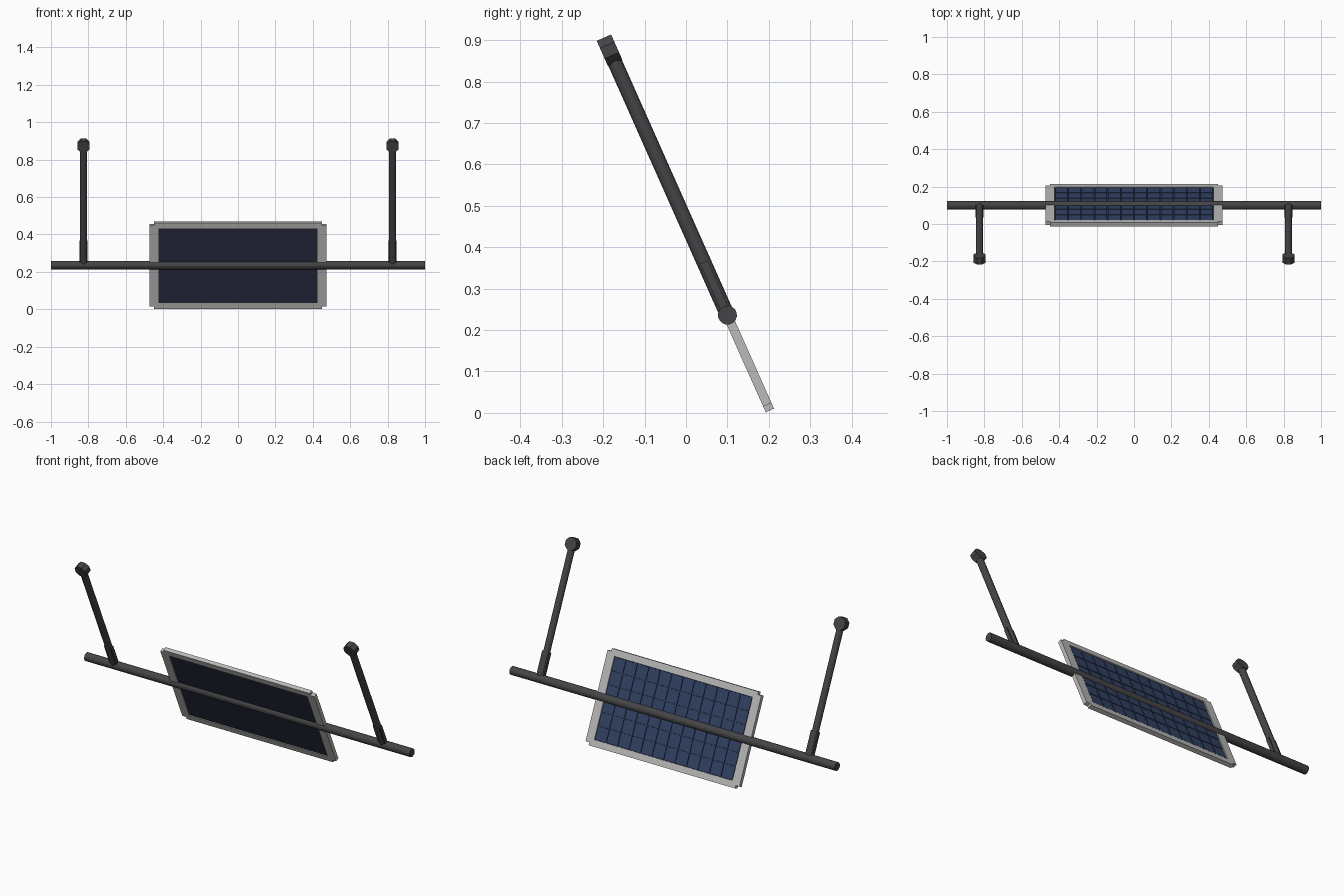
import bpy
import math
from mathutils import Matrix

if "Cube" in bpy.data.objects:
    bpy.data.objects.remove(bpy.data.objects["Cube"])

# Whole model is laid out in an upright plane (x across, y thickness, z up), then tilted back
TILT = Matrix.Translation((0, 0.1, 0.236)) @ Matrix.Rotation(math.radians(24), 4, 'X')


def material(name, rgb):
    m = bpy.data.materials.new(name)
    m.diffuse_color = (*rgb, 1)
    m.use_nodes = True
    m.node_tree.nodes["Principled BSDF"].inputs["Base Color"].default_value = m.diffuse_color
    return m


DARK = material("dark_metal", (0.06, 0.06, 0.063))
ALU = material("aluminium", (0.5, 0.5, 0.49))
BACKING = material("backing", (0.02, 0.026, 0.05))
CELL = material("cell_blue", (0.032, 0.055, 0.13))


def finish(name, mat, local):
    ob = bpy.context.object
    ob.name = name
    ob.data.materials.append(mat)
    ob.data.transform(local)
    ob.matrix_world = TILT
    return ob


def box(name, loc, size, mat):
    bpy.ops.mesh.primitive_cube_add(size=1)
    return finish(name, mat, Matrix.Translation(loc) @ Matrix.Diagonal((*size, 1)))


def rod(name, loc, radius, length, axis, sides, mat):
    bpy.ops.mesh.primitive_cylinder_add(vertices=sides, radius=radius, depth=length)
    turn = {'X': Matrix.Rotation(math.pi / 2, 4, 'Y'),
            'Y': Matrix.Rotation(math.pi / 2, 4, 'X'),
            'Z': Matrix.Identity(4)}[axis]
    spin = Matrix.Rotation(math.pi / sides, 4, 'Z')
    return finish(name, mat, Matrix.Translation(loc) @ turn @ spin)


# Long cross bar through the panel
rod("cross_bar", (0, 0, 0), 0.023, 2.0, 'X', 16, DARK)

# Support arms with octagonal end caps
for side, s in (("left", -1), ("right", 1)):
    x = s * 0.826
    rod(f"{side}_arm", (x, 0, 0.34), 0.0185, 0.68, 'Z', 12, DARK)
    box(f"{side}_arm_bracket", (x, 0, 0.07), (0.044, 0.02, 0.14), DARK)
    rod(f"{side}_arm_cap", (x, 0, 0.70), 0.036, 0.038, 'Y', 8, DARK)

# Panel frame: side rails sit slightly proud of the top and bottom rails
for side, s in (("left", -1), ("right", 1)):
    box(f"{side}_frame_rail", (s * 0.449, 0, 0), (0.048, 0.022, 0.474), ALU)
for end, s in (("bottom", -1), ("top", 1)):
    box(f"{end}_frame_rail", (0, 0, s * 0.235), (0.90, 0.022, 0.034), ALU)

# Dark backing sheet inside the frame
box("panel_backing", (0, -0.001, 0), (0.86, 0.012, 0.44), BACKING)

# Grid of solar cells on the upper face
COLS, ROWS, W, H = 12, 6, 0.846, 0.43
box("solar_cells", (-W / 2 + W / COLS / 2, 0.006, -H / 2 + H / ROWS / 2),
    (W / COLS - 0.005, 0.005, H / ROWS - 0.005), CELL)
cells = bpy.context.object
for count, offset in ((COLS, (W / COLS, 0, 0)), (ROWS, (0, 0, H / ROWS))):
    arr = cells.modifiers.new("repeat", 'ARRAY')
    arr.count = count
    arr.use_relative_offset = False
    arr.use_constant_offset = True
    arr.constant_offset_displace = offset
